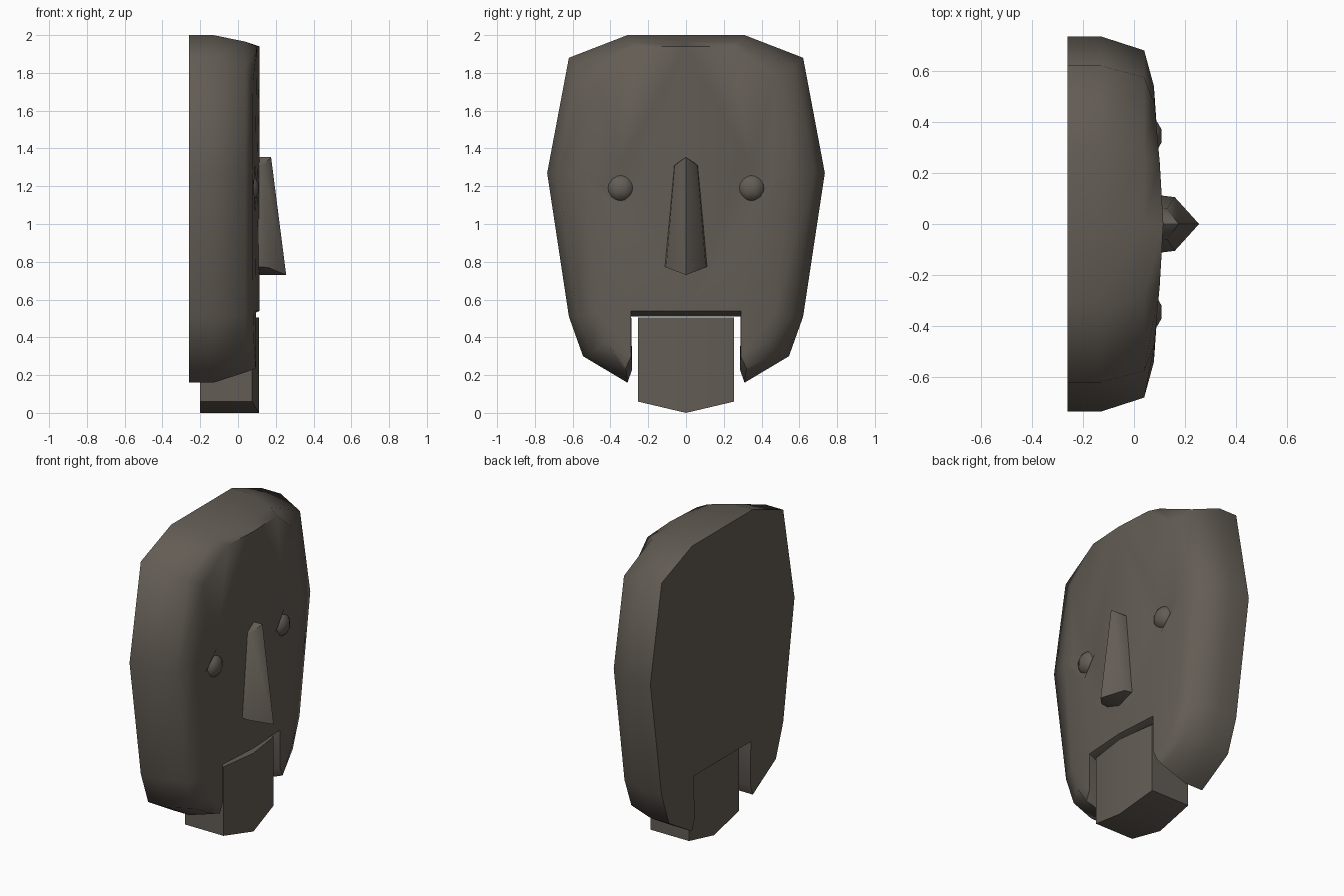
import bpy, bmesh, math

if "Cube" in bpy.data.objects:
    bpy.data.objects.remove(bpy.data.objects["Cube"])

wood = bpy.data.materials.new("dark brown")
wood.diffuse_color = (0.125, 0.108, 0.09, 1)
wood.use_nodes = True
wood.node_tree.nodes["Principled BSDF"].inputs["Base Color"].default_value = wood.diffuse_color


def make(name, bm, angle=60):
    """Turn a bmesh into a smooth-shaded object with sharp edges kept."""
    bmesh.ops.remove_doubles(bm, verts=bm.verts, dist=1e-5)
    bmesh.ops.recalc_face_normals(bm, faces=bm.faces)
    me = bpy.data.meshes.new(name)
    bm.to_mesh(me)
    bm.free()
    me.materials.append(wood)
    ob = bpy.data.objects.new(name, me)
    bpy.context.collection.objects.link(ob)
    bpy.ops.object.select_all(action='DESELECT')
    ob.select_set(True)
    bpy.context.view_layer.objects.active = ob
    bpy.ops.object.shade_smooth_by_angle(angle=math.radians(angle))
    return ob


def loft(bm, rings):
    """Bridge closed rings of equal length."""
    vs = [[bm.verts.new(p) for p in r] for r in rings]
    n = len(vs[0])
    for a, b in zip(vs, vs[1:]):
        for i in range(n):
            j = (i + 1) % n
            bm.faces.new((a[i], a[j], b[j], b[i]))
    return vs


def front_x(y):
    """Face depth: highest on the centre line, falling to the cheeks."""
    return 0.115 - 0.037 * min(1, max(0, (abs(y) - 0.08) / 0.42))


def full(half, x=None):
    """Mirror a half outline (y, z) running from top centre to mouth centre."""
    pts = half + [(-y, z) for y, z in half[-2:0:-1]]
    return [(front_x(y) if x is None else x, y, z) for y, z in pts]


# Head: outline rings from the flat back to the rounded front
outer = [(0, 2), (.31, 2), (.62, 1.88), (.735, 1.27), (.62, .51), (.545, .30),
         (.31, .16), (.285, .23), (.29, .51), (0, .51)]
shoulder = [(0, 1.965), (.28, 1.965), (.575, 1.83), (.68, 1.27), (.57, .51), (.50, .32),
            (.315, .215), (.287, .27), (.29, .51), (0, .51)]
rim = [(0, 1.94), (.25, 1.94), (.47, 1.76), (.54, 1.27), (.47, .53), (.42, .37),
       (.32, .235), (.29, .30), (.29, .54), (0, .54)]
bm = bmesh.new()
rings = loft(bm, [full(outer, -.26), full(outer, -.13), full(shoulder, .04), full(rim)])
bm.faces.new(rings[0])

# Front of the face with a shallow socket around each eye
for s in (1, -1):
    p = [bm.verts.new((front_x(y), s * y, z)) for y, z in rim]
    a, b, c, d = [bm.verts.new((front_x(y), s * y, z)) for y, z in
                  ((.345, 1.31), (.45, 1.19), (.345, 1.07), (.24, 1.19))]
    e = bm.verts.new((.045, s * .345, 1.19))
    m = bm.verts.new((.115, 0, 1.19))
    for f in ((p[0], p[1], a, d), (p[0], d, m), (p[1], p[2], a), (p[2], p[3], b, a),
              (p[3], p[4], c, b), (p[4], p[8], c), (p[4], p[5], p[7], p[8]),
              (p[5], p[6], p[7]), (p[9], m, d, c), (p[9], c, p[8]),
              (a, b, e), (b, c, e), (c, d, e), (d, a, e)):
        bm.faces.new(f)
make("head", bm)

# Hinged chin: bowed front, pointed lower edge
bm = bmesh.new()
section = [(-.255, .06), (0, 0), (.255, .06), (.255, .505), (0, .505), (-.255, .505)]
back = [(-.20, y, z) for y, z in section]
front = [(.11 if y == 0 else .075, y, z) for y, z in section]
v = loft(bm, [back, front])
for r in v:
    bm.faces.new((r[0], r[1], r[4], r[5]))
    bm.faces.new((r[1], r[2], r[3], r[4]))
make("chin", bm)

# Nose: ridged wedge widening downward
bm = bmesh.new()
top = [(.08, -.065, 1.31), (.13, -.06, 1.31), (.175, 0, 1.355), (.13, .06, 1.31),
       (.08, .065, 1.31), (.08, 0, 1.355)]
low = [(.08, -.115, .775), (.16, -.105, .77), (.255, 0, .73), (.16, .105, .77),
       (.08, .115, .775), (.08, 0, .73)]
v = loft(bm, [top, low])
for r in v:
    bm.faces.new((r[0], r[1], r[2], r[5]))
    bm.faces.new((r[2], r[3], r[4], r[5]))
make("nose", bm)

# Eyes: low-poly balls made from a rounded cube
for s, side in ((1, "left"), (-1, "right")):
    bm = bmesh.new()
    bmesh.ops.create_cube(bm, size=1)
    bmesh.ops.subdivide_edges(bm, edges=bm.edges[:], cuts=2, use_grid_fill=True)
    for w in bm.verts:
        w.co = w.co.normalized() * .081
        w.co.x += .035
        w.co.y += s * .345
        w.co.z += 1.19
    make(side + "_eye", bm, 80)
